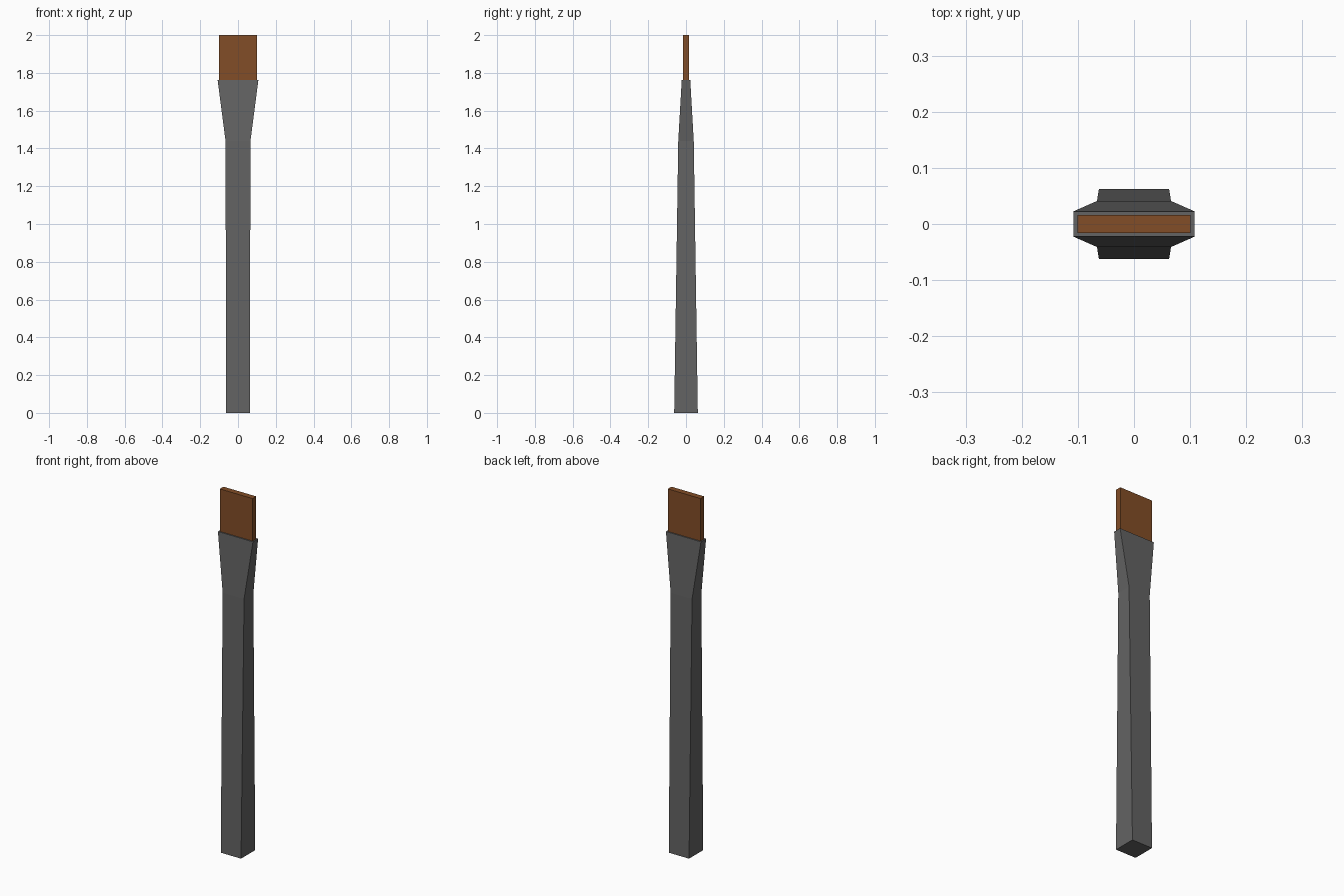
import bpy, bmesh

if "Cube" in bpy.data.objects:
    bpy.data.objects.remove(bpy.data.objects["Cube"])


def loft(name, sections, color):
    """Skin a closed solid through rectangular (half_x, half_y, z) sections."""
    bm = bmesh.new()
    rings = [[bm.verts.new((sx * hx, sy * hy, z))
              for sx, sy in ((-1, -1), (1, -1), (1, 1), (-1, 1))]
             for hx, hy, z in sections]
    for low, high in zip(rings, rings[1:]):
        for i in range(4):
            j = (i + 1) % 4
            bm.faces.new((low[i], low[j], high[j], high[i]))
    bm.faces.new(rings[0][::-1])
    bm.faces.new(rings[-1])
    mesh = bpy.data.meshes.new(name)
    bm.to_mesh(mesh)
    bm.free()
    mat = bpy.data.materials.new(name + "_color")
    mat.diffuse_color = color
    mat.use_nodes = True
    mat.node_tree.nodes["Principled BSDF"].inputs["Base Color"].default_value = mat.diffuse_color
    mesh.materials.append(mat)
    obj = bpy.data.objects.new(name, mesh)
    bpy.context.collection.objects.link(obj)


# Tapered dark grey handle flaring into a flat ferrule
loft("handle", [(0.0625, 0.0625, 0), (0.066, 0.041, 1.44), (0.108, 0.0225, 1.763)],
     (0.125, 0.125, 0.125, 1))

# Flat brown tip
loft("tip", [(0.101, 0.016, 1.755), (0.101, 0.016, 2.0)], (0.225, 0.075, 0.02, 1))
